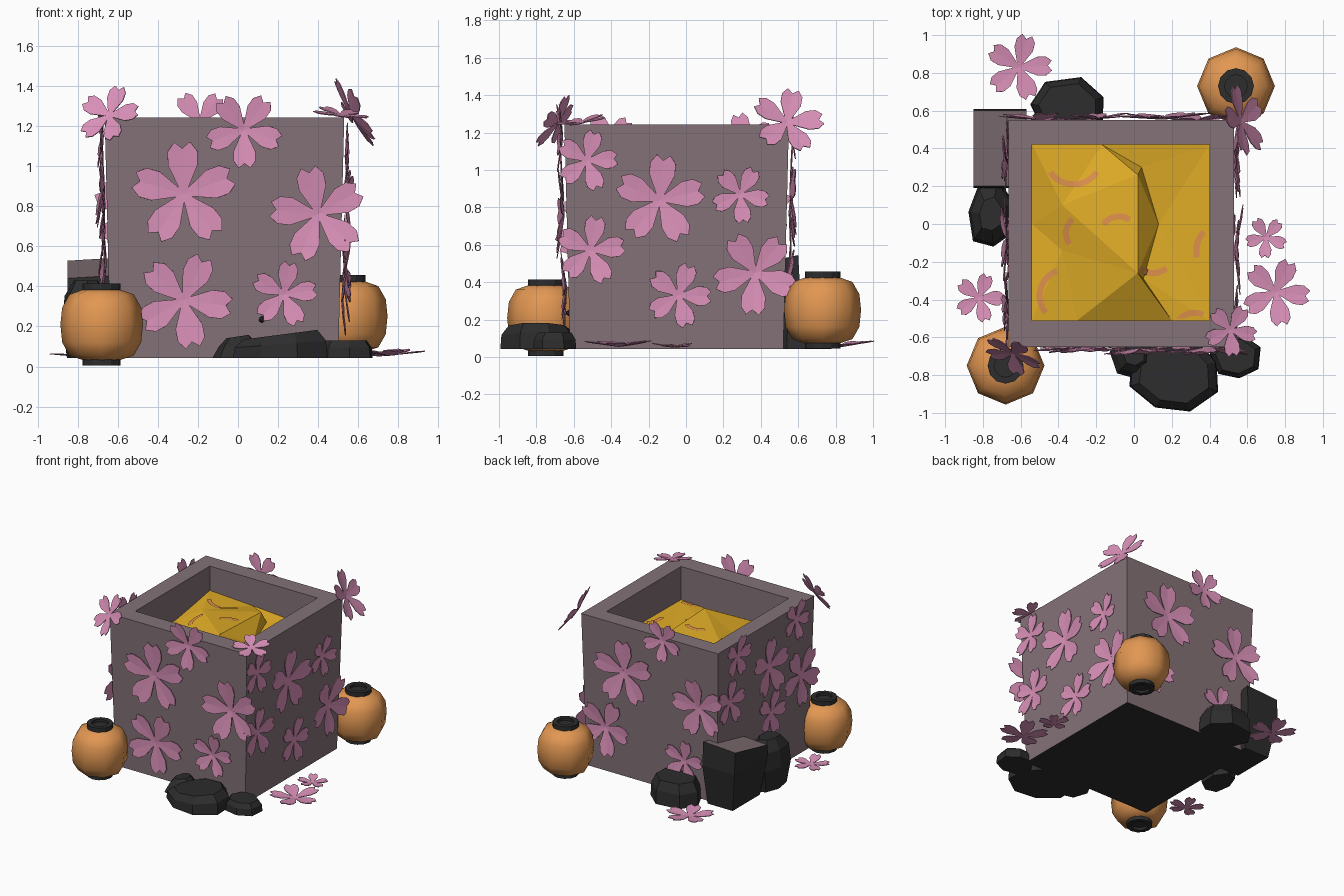
import bpy, bmesh, math, random
from mathutils import Vector
from mathutils.bvhtree import BVHTree

if "Cube" in bpy.data.objects:
    bpy.data.objects.remove(bpy.data.objects["Cube"])

random.seed(4)


def mat(name, c):
    m = bpy.data.materials.new(name)
    m.diffuse_color = (*c, 1)
    m.use_nodes = True
    m.node_tree.nodes["Principled BSDF"].inputs["Base Color"].default_value = m.diffuse_color
    return m


GREY = mat("mauve_grey", (0.23, 0.17, 0.187))
DARK = mat("charcoal", (0.026, 0.026, 0.027))
PINK = mat("blossom_pink", (0.70, 0.28, 0.48))
ORANGE = mat("lantern_orange", (0.76, 0.31, 0.085))
GOLD = mat("gold", (0.76, 0.42, 0.02))
AMBER = mat("amber", (0.72, 0.28, 0.07))


def mesh(name, verts, faces, *mats, fix=True):
    me = bpy.data.meshes.new(name)
    me.from_pydata([tuple(v) for v in verts], [], faces)
    if fix:
        bm = bmesh.new()
        bm.from_mesh(me)
        bmesh.ops.recalc_face_normals(bm, faces=bm.faces)
        bm.to_mesh(me)
        bm.free()
    for m in mats:
        me.materials.append(m)
    ob = bpy.data.objects.new(name, me)
    bpy.context.collection.objects.link(ob)
    return ob


def loft(name, rings, *mats, caps=True):
    """Skin a stack of rings that all have the same number of points."""
    n = len(rings[0])
    verts = [p for r in rings for p in r]
    faces = [(k * n + i, k * n + (i + 1) % n, (k + 1) * n + (i + 1) % n, (k + 1) * n + i)
             for k in range(len(rings) - 1) for i in range(n)]
    if caps:
        faces += [tuple(range(n)), tuple(range(len(verts) - n, len(verts)))]
    return mesh(name, verts, faces, *mats)


def rect(x0, x1, y0, y1, z):
    return [(x0, y0, z), (x1, y0, z), (x1, y1, z), (x0, y1, z)]


# Planter box: tapered shell with a recess and a dark underside
X0, X1, Y0, Y1, TOP, T = -0.665, 0.53, -0.65, 0.55, 1.242, 0.03
box = loft("planter_box", [rect(X0 + T, X1 - T, Y0 + T, Y1 - T, 0.042), rect(X0, X1, Y0, Y1, TOP),
                           rect(-0.54, 0.40, -0.51, 0.42, TOP), rect(-0.54, 0.40, -0.51, 0.42, 0.85)], GREY, DARK)
for p in box.data.polygons:
    if p.normal.z < -0.9:
        p.material_index = 1

# Gold filling: faceted heap with a steep ridge in the middle
gv = [(-.54, .42, 1.05), (-.17, .42, 1.03), (.40, .42, .99), (.40, -.51, .98), (.20, -.51, .97), (-.30, -.51, .98),
      (-.54, -.51, .98), (-.54, -.28, .98), (-.54, 0, .98), (-.54, .25, 1.02),
      (.02, .26, 1.09), (.02, -.26, 1.11), (.13, 0, .97), (-.38, .10, 1.06), (-.38, -.14, 1.01), (.04, .30, 1.0),
      (.05, -.29, .98)]
gf = [(0, 9, 13), (0, 13, 1), (1, 13, 10), (1, 10, 15), (1, 15, 2), (10, 12, 15), (15, 12, 2), (10, 11, 12),
      (12, 11, 16), (12, 3, 2), (12, 16, 3), (16, 11, 4), (16, 4, 3), (11, 5, 4), (11, 14, 5), (14, 6, 5),
      (14, 7, 6), (14, 8, 7), (13, 8, 14), (13, 9, 8), (13, 14, 11), (13, 11, 10)]
gold = mesh("gold_filling", gv, gf, GOLD)
for p in gold.data.polygons:
    if p.normal.z < 0:
        p.flip()

# Amber curls lying on the gold
tree = BVHTree.FromPolygons([Vector(v) for v in gv], gf)
for x, y, r, a0, a1 in [(-.32, .36, .15, 215, 325), (-.26, -.05, .1, 130, 215), (-.08, -.06, .1, 55, 145),
                        (-.36, -.38, .14, 110, 220), (.47, -.14, .14, 135, 195), (.10, -.15, .11, 230, 310),
                        (.32, -.58, .11, 65, 140)]:
    vs = []
    for k in range(11):
        a = math.radians(a0 + (a1 - a0) * k / 10)
        for rr in (r - .016, r + .016):
            px = min(.39, max(-.53, x + rr * math.cos(a)))
            py = min(.41, max(-.50, y + rr * math.sin(a)))
            hit = tree.ray_cast(Vector((px, py, 2)), Vector((0, 0, -1)))[0]
            vs.append((px, py, (hit.z if hit else .98) + .006))
    curl = mesh("gold_curl", vs, [(2 * k, 2 * k + 1, 2 * k + 3, 2 * k + 2) for k in range(10)], AMBER)
    for p in curl.data.polygons:
        if p.normal.z < 0:
            p.flip()


# Blossoms: five notched, lightly cupped petals
ROWS = [(0, 0, .035), (.28, .28, .16), (.56, .56, .285), (.80, .82, .285), (.88, 1.0, .15)]


def flower(pos, normal, r, rot):
    n = Vector(normal).normalized()
    up = Vector((0, 1, 0)) if abs(n.z) > .8 else Vector((0, 0, 1))
    u = up.cross(n).normalized()
    v = n.cross(u)
    verts, faces = [], []
    for k in range(5):
        a = math.radians(rot + 72 * k)
        d, s = u * math.cos(a) + v * math.sin(a), v * math.cos(a) - u * math.sin(a)
        b = len(verts)
        bend = random.uniform(.03, .17)
        for tc, te, w in ROWS:
            for t, ww in ((te, -w), (tc, 0), (te, w)):
                h = .05 + bend * t + .08 * abs(ww) * t
                verts.append(Vector(pos) + (d * t + s * ww + n * h) * r)
        for j in range(len(ROWS) - 1):
            for i in range(2):
                q = b + 3 * j + i
                faces.append((q, q + 3, q + 4, q + 1))
    ob = mesh("blossom", verts, faces, PINK, fix=False)
    m = ob.modifiers.new("thickness", "SOLIDIFY")
    m.thickness = .005


def inset(z):
    return T * max(0, TOP - z) / 1.2 - .004


# Wall blossoms: (position along wall, z, radius, rotation)
for x, z, r, a in [(-.27, .86, .26, 92), (.03, 1.18, .19, 55), (-.27, .33, .24, 65), (.23, .36, .165, 80),
                   (.40, .76, .24, 30)]:
    flower((x, Y0 + inset(z), z), (0, -1, 0), r, a)
for x, z, r, a in [(.15, .88, .25, 92), (-.19, 1.22, .16, 55), (.32, .40, .22, 65), (-.36, .31, .165, 80),
                   (-.50, .77, .23, 30)]:
    flower((x, Y1 - inset(z), z), (0, 1, 0), r, a)
for y, z, r, a in [(-.14, .84, .24, 85), (-.53, 1.05, .165, 75), (.29, .87, .155, 60), (-.51, .57, .185, 80),
                   (-.04, .33, .175, 70), (.37, .45, .225, 50)]:
    flower((X1 - inset(z), y, z), (1, 0, 0), r, a)
for y, z, r, a in [(-.08, .90, .22, 85), (.32, 1.14, .165, 75), (-.41, 1.15, .155, 60), (.40, .80, .17, 80),
                   (-.12, .52, .175, 70), (-.48, .68, .225, 50)]:
    flower((X0 + inset(z), y, z), (-1, 0, 0), r, a)
# Rim corners and fallen blossoms
for args in [((-.64, -.68, 1.25), (-.35, -.75, .42), .16, 80), ((.56, .54, 1.25), (.8, .2, .45), .195, 75),
             ((.51, -.56, 1.25), (.12, -.15, .95), .14, 60),
             ((-.61, .83, .05), (0, 0, 1), .175, 75), ((-.82, -.39, .05), (0, 0, 1), .13, 70),
             ((.70, -.07, .05), (0, 0, 1), .11, 50), ((.75, -.36, .05), (0, 0, 1), .18, 65)]:
    flower(*args)


# Lanterns: eight-sided barrel with dark rims at both ends
def ring(cx, cy, r, z, n):
    return [(cx + r * math.cos(math.tau * i / n), cy + r * math.sin(math.tau * i / n), z) for i in range(n)]


def lantern(cx, cy, z):
    prof = [(.095, .028), (.16, .05), (.197, .115), (.206, .205), (.197, .29), (.16, .355), (.095, .378)]
    body = loft("lantern_body", [ring(cx, cy, r, z + h, 8) for r, h in prof], ORANGE)
    for p in body.data.polygons:
        p.use_smooth = abs(p.normal.z) < .97
    for lo, hi, d in ((.0, .05, 1), (.36, .41, -1)):
        out, mid = (lo, hi) if d > 0 else (hi, lo)
        loft("lantern_rim", [ring(cx, cy, r, z + h, 12) for r, h in
                             ((.095, mid), (.095, out), (.06, out), (.06, out + .02 * d))], DARK)


lantern(-.68, -.75, .005)
lantern(.54, .73, .046)


# Stones: uneven faceted prisms with sloping tops
def stone(name, cx, cy, rx, ry, h, n=8, tilt=0.0, steps=((1, 0), (.97, .6), (.78, 1))):
    k = [random.uniform(.9, 1.04) for _ in range(n)]
    rings = []
    for s, t in steps:
        pts = []
        for i in range(n):
            a = math.tau * (i + .4) / n
            dx = rx * s * k[i] * math.cos(a)
            pts.append((cx + dx, cy + ry * s * k[i] * math.sin(a), .042 + (h - .042) * t + tilt * dx * t))
        rings.append(pts)
    return loft(name, rings, DARK)


stone("front_stone_large", .22, -.79, .25, .215, .16, tilt=.13)
stone("front_stone_left", .0, -.69, .13, .14, .15, 7, .15, ((1, 0), (.75, .6), (.45, 1)))
stone("front_stone_right", .54, -.70, .135, .13, .13, 7)
stone("back_stone", -.35, .62, .22, .16, .22, 7)
stone("left_stone", -.76, .05, .13, .19, .43, 7, 0, ((.8, 0), (1, .45), (.9, .8), (.5, 1)))

# Tall corner stone with a pale sloping top
tall = loft("corner_stone", [rect(-.80, -.58, .22, .56, .042), rect(-.85, -.57, .19, .61, .36),
                             rect(-.85, -.57, .20, .60, .44)], DARK, GREY)
for v in tall.data.vertices:
    if v.co.z > .4:
        v.co.z += .22 * (v.co.y - .2) + .06 * (v.co.x + .85)
for p in tall.data.polygons:
    if p.normal.z > .7:
        p.material_index = 1

# Small studs on the front and back walls
for x, y in ((.12, Y0 + .025), (-.26, Y1 - .025)):
    bpy.ops.mesh.primitive_ico_sphere_add(subdivisions=1, radius=.018, location=(x, y, .235))
    bpy.context.object.name = "wall_stud"
    bpy.context.object.data.materials.append(DARK)
